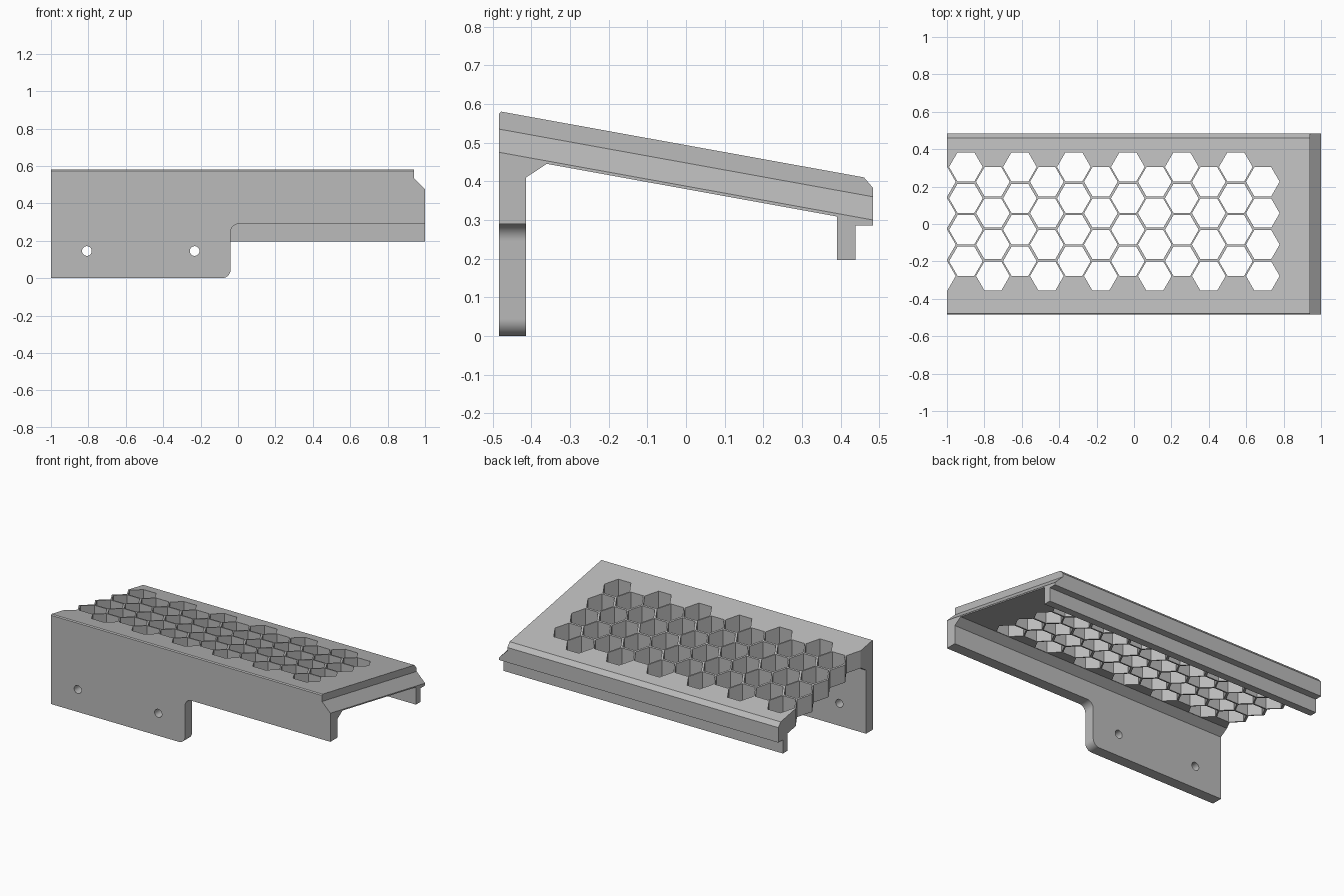
import bpy
import bmesh
from math import cos, sin, pi, radians

cube = bpy.data.objects.get("Cube")
if cube:
    bpy.data.objects.remove(cube, do_unlink=True)

SLOPE = 0.181  # fall of the deck from front to back

grey = bpy.data.materials.new("plain grey")
grey.use_nodes = True
grey.diffuse_color = (0.5, 0.5, 0.5, 1)
grey.node_tree.nodes["Principled BSDF"].inputs["Base Color"].default_value = grey.diffuse_color


def add_prism(bm, start, end):
    """Closed prism between two matching loops of points."""
    a = [bm.verts.new(p) for p in start]
    b = [bm.verts.new(p) for p in end]
    bm.faces.new(a)
    bm.faces.new(b[::-1])
    for i in range(len(a)):
        j = (i + 1) % len(a)
        bm.faces.new((a[j], a[i], b[i], b[j]))


def make_object(name, bm):
    bmesh.ops.recalc_face_normals(bm, faces=bm.faces)
    mesh = bpy.data.meshes.new(name)
    bm.to_mesh(mesh)
    bm.free()
    mesh.materials.append(grey)
    obj = bpy.data.objects.new(name, mesh)
    bpy.context.collection.objects.link(obj)
    return obj


def arc(cx, cz, r, a0, a1, n=12):
    angles = [radians(a0 + (a1 - a0) * i / n) for i in range(n + 1)]
    return [(cx + r * cos(a), cz + r * sin(a)) for a in angles]


def along_y(bm, profile, y0, y1, drop=0.0):
    """Extrude an x-z profile along y, sinking by drop."""
    add_prism(bm, [(x, y0, z) for x, z in profile],
              [(x, y1, z - drop) for x, z in profile])


def cut(target, name, bm):
    cutter = make_object(name, bm)
    cutter.hide_render = True
    mod = target.modifiers.new(name, "BOOLEAN")
    mod.operation = "DIFFERENCE"
    mod.solver = "EXACT"
    mod.object = cutter
    bpy.context.view_layer.objects.active = target
    bpy.ops.object.modifier_apply(modifier=name)
    bpy.data.objects.remove(cutter, do_unlink=True)


# Bracket body: front wall, sloping deck and back flange in one section
section = [(-0.484, 0), (-0.413, 0), (-0.413, 0.41), (-0.36, 0.445),
           (0.39, 0.309), (0.39, 0.197), (0.438, 0.197), (0.438, 0.285),
           (0.484, 0.285), (0.484, 0.382), (0.46, 0.41),
           (-0.478, 0.58), (-0.484, 0.574)]
bm = bmesh.new()
add_prism(bm, [(-1, y, z) for y, z in section], [(1, y, z) for y, z in section])
bracket = make_object("vented_bracket", bm)

# Step with rounded corners in the front wall
bm = bmesh.new()
step = arc(-0.085, 0.045, 0.045, -90, 0) + arc(0.005, 0.245, 0.045, 180, 90)
along_y(bm, step + [(1.1, 0.29), (1.1, -0.1), (-0.085, -0.1)], -0.6, -0.385)
cut(bracket, "wall_step", bm)

# Bevelled lip along the left end, following the slope of the deck
bm = bmesh.new()
lip = [(0.94, 0.8), (0.94, 0.535), (1, 0.475), (1.1, 0.375), (1.1, 0.8)]
fall = SLOPE * 0.116
along_y(bm, [(x, z + fall) for x, z in lip], -0.6, 0.6, SLOPE * 1.2)
cut(bracket, "end_lip", bm)

# Screw holes in the front wall
bm = bmesh.new()
for x in (-0.808, -0.232):
    along_y(bm, arc(x, 0.145, 0.026, 0, 345, 23), -0.6, -0.385)
cut(bracket, "screw_holes", bm)

# Honeycomb vents, with the first column cut by the right end
bm = bmesh.new()
for column in range(13):
    x = -1.043 + 0.1443 * column
    top = 0.305 if column % 2 else 0.226
    for row in range(4):
        y = top - 0.168 * row
        ring = [(x + 0.09 * cos(k * pi / 3), y + 0.09 * sin(k * pi / 3)) for k in range(6)]
        add_prism(bm, [(px, py, 0.2) for px, py in ring],
                  [(px, py, 0.8) for px, py in ring])
cut(bracket, "honeycomb_vents", bm)

# Smooth the round corners, keep the edges crisp
bpy.ops.object.select_all(action="DESELECT")
bracket.select_set(True)
bpy.context.view_layer.objects.active = bracket
bpy.ops.object.shade_smooth_by_angle(angle=radians(25))
